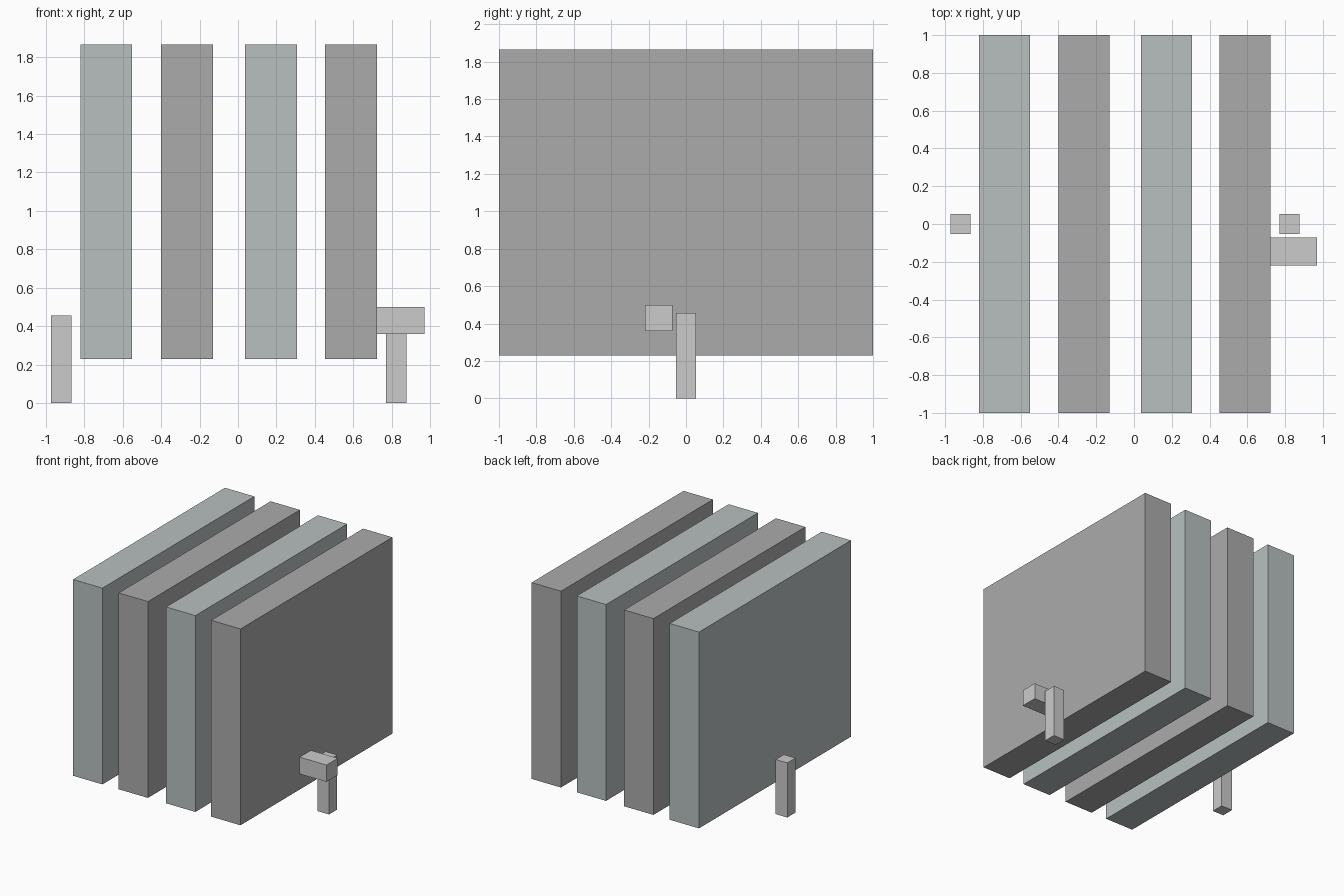
import bpy

if "Cube" in bpy.data.objects:
    bpy.data.objects.remove(bpy.data.objects["Cube"])


def material(name, rgb):
    mat = bpy.data.materials.new(name)
    mat.diffuse_color = (*rgb, 1)
    mat.use_nodes = True
    mat.node_tree.nodes["Principled BSDF"].inputs["Base Color"].default_value = mat.diffuse_color
    return mat


def box(name, x, y, z, mat):
    """Box spanning the given (min, max) ranges."""
    spans = (x, y, z)
    bpy.ops.mesh.primitive_cube_add(size=1, location=[(a + b) / 2 for a, b in spans])
    obj = bpy.context.object
    obj.name = name
    obj.scale = [b - a for a, b in spans]
    bpy.ops.object.transform_apply(location=False, rotation=False, scale=True)
    obj.data.materials.append(mat)
    return obj


pale = material("pale_blue_grey", (0.48, 0.53, 0.53))
dark = material("mid_grey", (0.41, 0.41, 0.41))
fitting = material("light_grey", (0.55, 0.58, 0.58))

# Row of four upright panels in alternating shades
for i, x in enumerate((-0.82, -0.40, 0.037, 0.453)):
    box(f"panel_{i + 1}", (x, x + 0.27), (-1, 1), (0.23, 1.866), dark if i % 2 else pale)

# Support feet at both ends
for name, x in (("left_foot", -0.972), ("right_foot", 0.77)):
    box(name, (x, x + 0.107), (-0.054, 0.054), (0, 0.455), fitting)

# Valve block on the right end panel
box("valve_block", (0.723, 0.97), (-0.22, -0.072), (0.36, 0.50), fitting)
